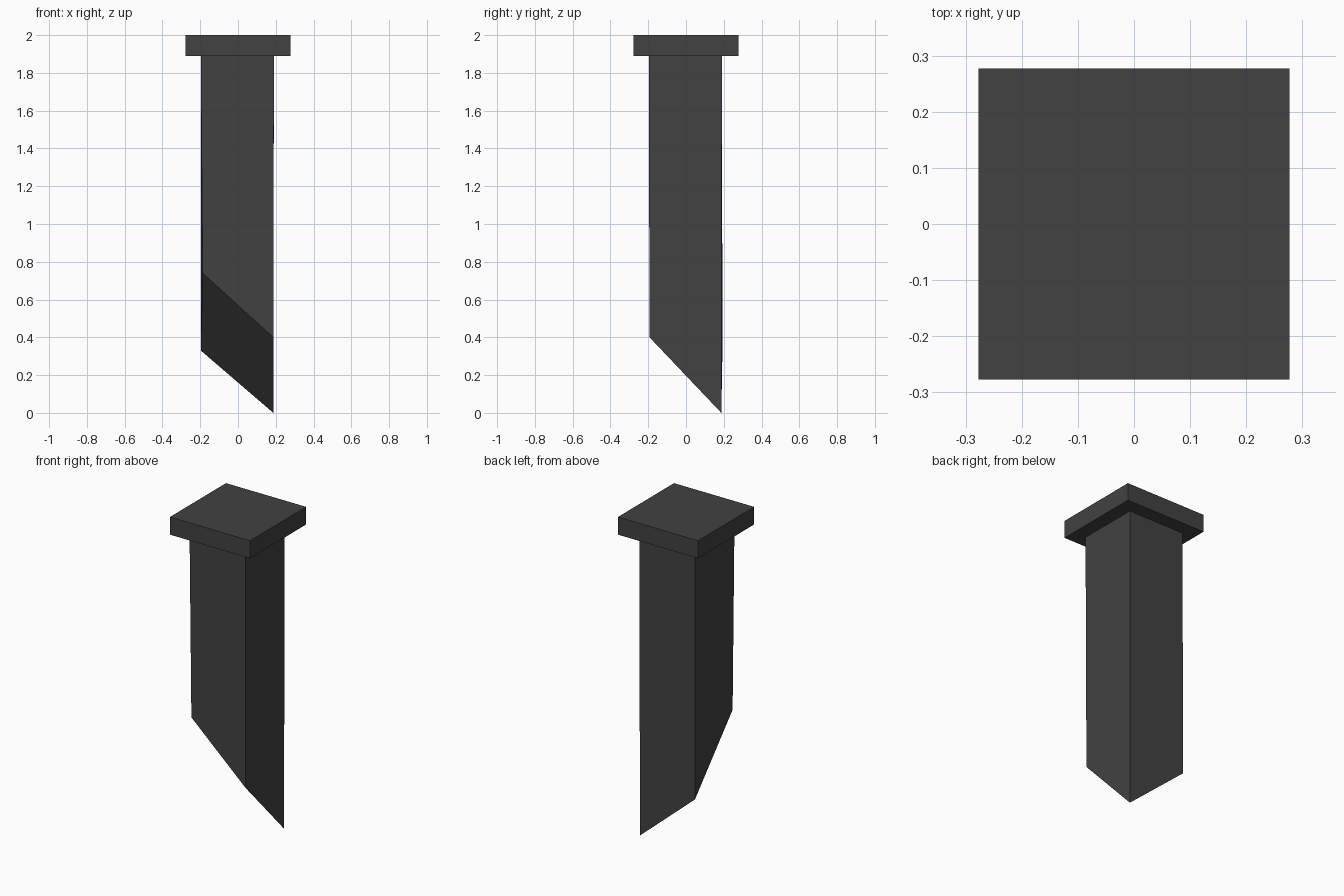
import bpy, bmesh

cube = bpy.data.objects.get("Cube")
if cube:
    bpy.data.objects.remove(cube, do_unlink=True)

# Dark iron colour
iron = bpy.data.materials.new("dark_iron")
iron.use_nodes = True
colour = (0.054, 0.054, 0.054, 1)
iron.diffuse_color = colour
bsdf = next(n for n in iron.node_tree.nodes if n.type == "BSDF_PRINCIPLED")
bsdf.inputs["Base Color"].default_value = colour
bsdf.inputs["Roughness"].default_value = 0.8


def prism(name, bottom, top):
    """Flat-faced block between two four-cornered rings."""
    bm = bmesh.new()
    low = [bm.verts.new(p) for p in bottom]
    high = [bm.verts.new(p) for p in top]
    bm.faces.new(low[::-1])
    bm.faces.new(high)
    for i in range(4):
        j = (i + 1) % 4
        bm.faces.new((low[i], low[j], high[j], high[i]))
    bmesh.ops.recalc_face_normals(bm, faces=bm.faces)
    mesh = bpy.data.meshes.new(name)
    bm.to_mesh(mesh)
    bm.free()
    mesh.materials.append(iron)
    obj = bpy.data.objects.new(name, mesh)
    bpy.context.collection.objects.link(obj)
    return obj


def square(low, high, z):
    return [(low, low, z), (high, low, z), (high, high, z), (low, high, z)]


# Square head plate
prism("nail_head", square(-0.277, 0.277, 1.89), square(-0.277, 0.277, 2.0))

# Square shaft, cut diagonally to a point at the back left corner
tip = [(-0.187, -0.193, 0.74), (0.187, -0.193, 0.4),
       (0.187, 0.187, 0.0), (-0.197, 0.193, 0.33)]
prism("nail_shaft", tip, square(-0.197, 0.19, 1.89))
